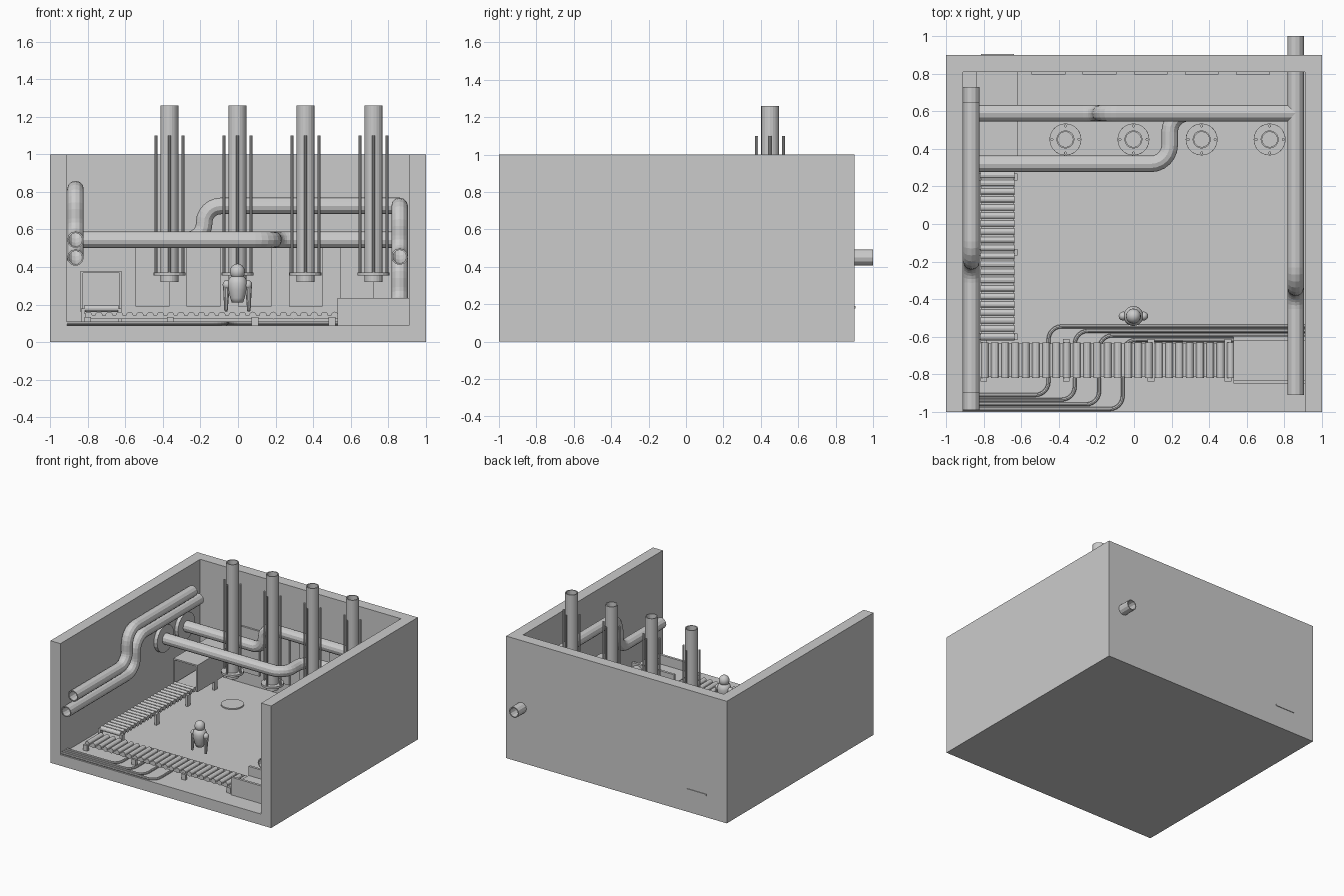
import bpy, bmesh, math
from mathutils import Vector

if "Cube" in bpy.data.objects:
    bpy.data.objects.remove(bpy.data.objects["Cube"])


def add_mesh(name, bm):
    bmesh.ops.recalc_face_normals(bm, faces=bm.faces)
    me = bpy.data.meshes.new(name)
    bm.to_mesh(me)
    bm.free()
    ob = bpy.data.objects.new(name, me)
    bpy.context.collection.objects.link(ob)
    return ob


def box(name, x0, x1, y0, y1, z0, z1):
    bm = bmesh.new()
    bmesh.ops.create_cube(bm, size=1)
    for v in bm.verts:
        v.co = ((x0 + x1) / 2 + v.co.x * (x1 - x0), (y0 + y1) / 2 + v.co.y * (y1 - y0),
                (z0 + z1) / 2 + v.co.z * (z1 - z0))
    return add_mesh(name, bm)


def prism(name, pts, z0, z1):
    bm = bmesh.new()
    f = bm.faces.new([bm.verts.new((x, y, z0)) for x, y in pts])
    top = bmesh.ops.extrude_face_region(bm, geom=[f])
    for v in top["geom"]:
        if isinstance(v, bmesh.types.BMVert):
            v.co.z = z1
    return add_mesh(name, bm)


def cyl(name, a, b, r, r2=None, seg=12):
    a, b = Vector(a), Vector(b)
    bm = bmesh.new()
    bmesh.ops.create_cone(bm, cap_ends=True, segments=seg, radius1=r,
                          radius2=r if r2 is None else r2, depth=(b - a).length)
    ob = add_mesh(name, bm)
    ob.rotation_mode = 'QUATERNION'
    ob.rotation_quaternion = (b - a).to_track_quat('Z', 'Y')
    ob.location = (a + b) / 2
    return ob


def lathe(name, profile, loc, seg=20):
    bm = bmesh.new()
    vs = [bm.verts.new((r, 0, z)) for r, z in profile]
    for a, b in zip(vs, vs[1:]):
        bm.edges.new((a, b))
    bmesh.ops.spin(bm, geom=bm.verts[:] + bm.edges[:], cent=(0, 0, 0), axis=(0, 0, 1),
                   angle=2 * math.pi, steps=seg, use_merge=False)
    bmesh.ops.remove_doubles(bm, verts=bm.verts, dist=1e-5)
    ob = add_mesh(name, bm)
    ob.location = loc
    return ob


def smooth(ob):
    for p in ob.data.polygons:
        p.use_smooth = True


def tube(name, pts, r, fillet, hollow=True, res=4, steps=6):
    """Round tube swept along a path with rounded corners."""
    pts = [Vector(p) for p in pts]
    path = [pts[0]]
    for a, b, c in zip(pts, pts[1:], pts[2:]):
        d0, d1 = (a - b).normalized(), (c - b).normalized()
        centre = b + (d0 + d1) * fillet
        for i in range(steps + 1):
            t = i / steps * math.pi / 2
            path.append(centre - d1 * fillet * math.cos(t) - d0 * fillet * math.sin(t))
    path.append(pts[-1])
    cu = bpy.data.curves.new(name, 'CURVE')
    cu.dimensions = '3D'
    cu.bevel_depth = r
    cu.bevel_resolution = res
    cu.use_fill_caps = not hollow
    sp = cu.splines.new('POLY')
    sp.points.add(len(path) - 1)
    for p, co in zip(sp.points, path):
        p.co = (*co, 1)
    sp.use_smooth = False
    ob = bpy.data.objects.new(name, cu)
    bpy.context.collection.objects.link(ob)
    if hollow:
        m = ob.modifiers.new("wall", 'SOLIDIFY')
        m.thickness = 0.008
        m.offset = -1
    return ob


# Room shell, open at the front and top
box("floor", -1, 1, -1, 0.9, 0, 0.09)
prism("walls", [(-1, -1), (-0.91, -1), (-0.91, 0.81), (0.91, 0.81), (0.91, -1),
                (1, -1), (1, 0.9), (-1, 0.9)], 0.09, 1)

# Panels on the back wall
for i in range(5):
    x = -0.545 + i * 0.272
    box("wall_panel", x, x + 0.18, 0.795, 0.815, 0.19, 0.56)

# Side wall pipes, each with a vertical jog
R, F = 0.044, 0.11
tube("left_pipe_upper", [(-0.865, -0.9, .545), (-0.865, -0.2, .545),
                         (-0.865, -0.2, .815), (-0.865, 0.65, .815)], R, F)
tube("left_pipe_lower", [(-0.865, -0.99, .45), (-0.865, -0.1, .45),
                         (-0.865, -0.1, .72), (-0.865, 0.73, .72)], R, F)
tube("right_pipe_upper", [(0.86, -0.91, .455), (0.86, -0.34, .455),
                          (0.86, -0.34, .725), (0.86, 0.83, .725)], R, F)
tube("right_pipe_lower", [(0.86, -0.82, .18), (0.86, -0.24, .18),
                          (0.86, -0.24, .45), (0.86, 1.0, .45)], R, F)

# Back pipes with wall flanges
tube("back_pipe_upper", [(-0.91, 0.59, .545), (-0.18, 0.59, .545),
                         (-0.18, 0.59, .725), (0.86, 0.59, .725)], R, 0.088)
tube("back_pipe_lower", [(-0.91, 0.32, .545), (0.19, 0.32, .545),
                         (0.19, 0.59, .545), (0.86, 0.59, .545)], R, 0.1)
for y in (0.32, 0.59):
    cyl("pipe_flange", (-0.912, y, .545), (-0.88, y, .545), 0.11, seg=20)

# Vertical presses hanging over floor pads
for x in (-0.365, -0.003, 0.36, 0.722):
    loc = (x, 0.45, 0)
    lathe("press_tube", [(0.048, 0.32), (0.048, 1.26), (0.040, 1.26), (0.040, 0.32),
                         (0.048, 0.32)], loc)
    lathe("press_collar", [(0.045, 0.355), (0.085, 0.355), (0.085, 0.372),
                           (0.045, 0.372), (0.045, 0.355)], loc)
    for k in range(4):
        a = k * math.pi / 2
        px, py = x + 0.072 * math.cos(a), 0.45 + 0.072 * math.sin(a)
        cyl("press_rod", (px, py, 0.36), (px, py, 1.1), 0.008, seg=8)
    cyl("floor_pad", (x, 0.45, 0.085), (x, 0.45, 0.1), 0.085, seg=24)

# Front conveyor
n = 25
for i in range(n):
    x = -0.795 + i * (1.31 / (n - 1))
    cyl("front_roller", (x, -0.82, 0.142), (x, -0.63, 0.142), 0.02)
box("front_conveyor_bed", -0.81, 0.9, -0.815, -0.635, 0.125, 0.142)
for x in (-0.8, -0.36, 0.09, 0.5):
    for y in (-0.825, -0.625):
        box("front_leg", x - 0.018, x + 0.018, y - 0.012, y + 0.012, 0.09, 0.135)

# Left conveyor, running out through the back wall
n = 23
for i in range(n):
    y = -0.6 + i * 0.043
    cyl("left_roller", (-0.818, y, 0.18), (-0.637, y, 0.18), 0.019)
box("left_conveyor_bed", -0.815, -0.64, -0.6, 0.905, 0.176, 0.19)
for y in (-0.6, -0.15, 0.25, 0.6):
    for x in (-0.825, -0.63):
        box("left_leg", x - 0.01, x + 0.01, y - 0.018, y + 0.018, 0.09, 0.18)

# Hood over the far end of the left conveyor
for name, x0, x1, z0, z1 in (("hood_left", -0.838, -0.826, .16, .38),
                             ("hood_right", -0.632, -0.62, .16, .38),
                             ("hood_top", -0.826, -0.632, .368, .38)):
    box(name, x0, x1, 0.36, 0.815, z0, z1)

# Trough at the right end of the front conveyor
box("trough_front", 0.53, 0.91, -0.85, -0.83, 0.09, 0.235)
box("trough_back", 0.53, 0.91, -0.62, -0.6, 0.09, 0.235)
box("trough_bed", 0.53, 0.91, -0.83, -0.62, 0.12, 0.16)

# Floor cables passing under the front conveyor
for i, x in enumerate((-0.455, -0.315, -0.185, -0.06)):
    y0, y1 = -0.545 - i * 0.024, -0.91 - i * 0.025
    tube("floor_cable", [(0.91, y0, .1), (x, y0, .1), (x, y1, .1), (-0.91, y1, .1)],
         0.01, 0.07, hollow=False, res=2)

# Hovering robot
C = (-0.003, -0.49, 0)
smooth(lathe("robot_body", [(0, 0.21), (0.03, 0.21), (0.038, 0.235), (0.05, 0.28), (0.053, 0.315),
                            (0.045, 0.34), (0.025, 0.355), (0, 0.355)], C))
smooth(lathe("robot_head", [(0.04 * math.sin(t * math.pi / 8),
                             0.375 - 0.043 * math.cos(t * math.pi / 8)) for t in range(9)], C))
for s in (-1, 1):
    x = C[0] + s * 0.055
    smooth(lathe("robot_shoulder", [(0.024 * math.sin(t * math.pi / 6),
                                     0.305 - 0.026 * math.cos(t * math.pi / 6))
                                    for t in range(7)], (x, C[1], 0), 12))
    cyl("robot_arm", (x + s * 0.004, C[1], 0.3), (x + s * 0.006, C[1] - 0.01, 0.165), 0.018, 0.009, 10)
